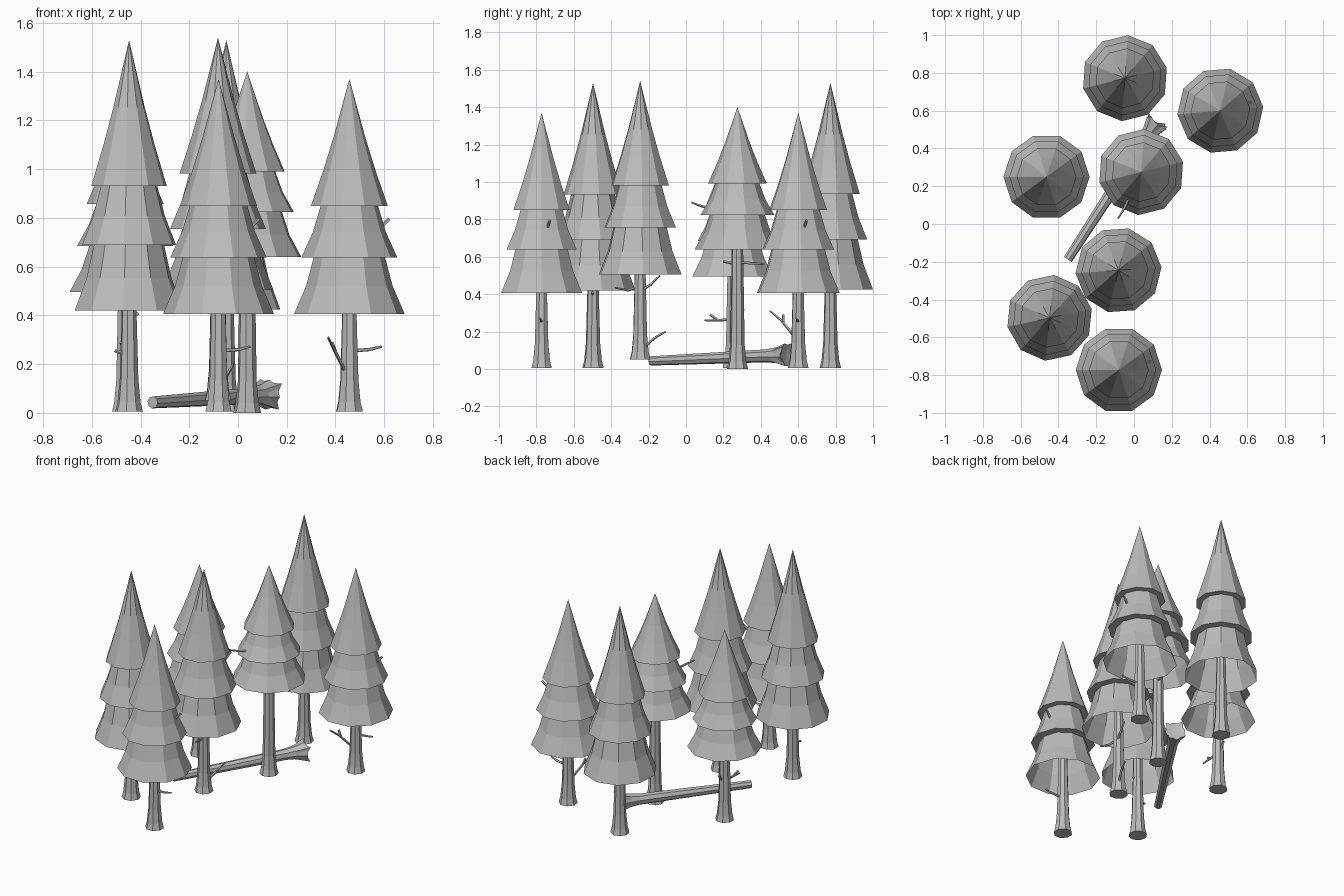
import bpy, bmesh, math
from mathutils import Vector

if "Cube" in bpy.data.objects:
    bpy.data.objects.remove(bpy.data.objects["Cube"])

grey = bpy.data.materials.new("plain grey")
grey.use_nodes = True
colour = (0.5, 0.5, 0.5, 1)
grey.diffuse_color = colour
grey.node_tree.nodes["Principled BSDF"].inputs["Base Color"].default_value = colour


def tube(name, path, radii, sides, turn=0, cap_start=True, cap_end=True, ragged=0):
    """Rings of vertices along a path; a zero radius makes a point."""
    path = [Vector(p) for p in path]
    frame = (path[-1] - path[0]).to_track_quat("Z", "Y")
    if abs(path[-1].x - path[0].x) + abs(path[-1].y - path[0].y) < 1e-6:
        frame.identity()
    bm = bmesh.new()
    rings = []
    for k, (centre, r) in enumerate(zip(path, radii)):
        if r == 0:
            rings.append([bm.verts.new(centre)] * sides)
            continue
        ring = []
        for i in range(sides):
            a = math.radians(turn) + math.tau * i / sides
            # torn end: every other vertex of the last ring juts out
            jut = ragged * (i % 2) if k == len(path) - 1 else 0
            offset = Vector((math.cos(a) * (r + jut), math.sin(a) * (r + jut), jut))
            ring.append(bm.verts.new(centre + frame @ offset))
        rings.append(ring)
    for low, high in zip(rings, rings[1:]):
        for i in range(sides):
            j = (i + 1) % sides
            corners = [low[i], low[j], high[j], high[i]]
            bm.faces.new(list(dict.fromkeys(corners)))
    if cap_start and radii[0] > 0:
        bm.faces.new(rings[0][::-1])
    if cap_end and radii[-1] > 0:
        bm.faces.new(rings[-1])
    mesh = bpy.data.meshes.new(name)
    bm.to_mesh(mesh)
    bm.free()
    mesh.materials.append(grey)
    obj = bpy.data.objects.new(name, mesh)
    bpy.context.collection.objects.link(obj)
    return obj


# Three flared skirts: height along the foliage, radius
FOLIAGE = [(0, .228), (.12, .178), (.242, .147),
           (.242, .197), (.35, .15), (.461, .118),
           (.461, .158), (.61, .108), (.75, .066), (1, 0)]


def tree(name, x, y, base, skirt, top, turn):
    span = top - skirt
    tube(name + "_foliage", [(x, y, skirt + t * span) for t, r in FOLIAGE],
         [r for t, r in FOLIAGE], 10, turn, cap_start=False)
    levels = [base, base + .04, base + .13, skirt, skirt + span * .9]
    tube(name + "_trunk", [(x, y, z) for z in levels],
         [.058, .048, .039, .031, .012], 8, turn + 22)


tree("back_tree", -.048, .772, .005, .425, 1.53, 14)
tree("left_tree", .457, .60, .005, .405, 1.37, 5)
tree("right_tree", -.463, .25, .005, .495, 1.28, 0)
tree("middle_tree", .038, .275, 0, .64, 1.40, 14)
tree("centre_tree", -.082, -.245, .05, .505, 1.54, 4)
tree("front_right_tree", -.447, -.497, .005, .42, 1.53, 12)
tree("front_tree", -.08, -.772, .005, .405, 1.37, 0)

# Fallen log with a torn, flared root end
tube("fallen_log", [(-.35, -.187, .043), (.05, .43, .07), (.09, .495, .073),
                    (.12, .535, .075), (.115, .525, .075)],
     [.025, .035, .045, .062, 0], 8, 10)
tube("torn_root", [(.07, .46, .07), (.115, .53, .075)],
     [.034, .05], 8, 10, ragged=.026)

# Twigs: path of each, thick end first
TWIGS = {
    "left_tree_side_twig": [(.47, .6, .255), (.54, .595, .26), (.59, .59, .272)],
    "left_tree_bent_twig": [(.435, .575, .18), (.395, .51, .26), (.37, .45, .31)],
    "left_tree_bent_twig_fork": [(.4, .52, .25), (.385, .52, .29)],
    "left_tree_top_twig": [(.575, .63, .75), (.62, .645, .795)],
    "front_tree_side_twig": [(-.07, -.772, .255), (0, -.775, .26), (.05, -.78, .272)],
    "front_tree_top_twig": [(.04, -.742, .75), (.085, -.727, .795)],
    "middle_tree_top_twig": [(-.02, .15, .855), (-.05, .085, .87), (-.085, .03, .89)],
    "middle_tree_back_twig": [(.05, .28, .57), (.07, .36, .565), (.08, .42, .56)],
    "middle_tree_front_twig": [(.03, .27, .56), (.0, .2, .575)],
    "right_tree_twig": [(-.46, .24, .265), (-.465, .17, .26), (-.47, .1, .26)],
    "right_tree_twig_fork": [(-.465, .17, .262), (-.48, .13, .29)],
    "right_tree_back_twig": [(-.46, .26, .26), (-.46, .31, .32)],
    "centre_tree_upper_twig": [(-.07, -.24, .42), (-.05, -.19, .45), (-.04, -.14, .5)],
    "centre_tree_front_twig": [(-.08, -.25, .44), (-.06, -.31, .42), (-.05, -.38, .435)],
    "centre_tree_low_twig": [(-.07, -.23, .11), (-.04, -.17, .165), (-.02, -.11, .2)],
    "front_right_tree_twig": [(-.46, -.5, .24), (-.505, -.5, .255)],
    "front_right_tree_upper_twig": [(-.43, -.5, .39), (-.41, -.5, .41)],
}
for name, path in TWIGS.items():
    tube(name, path, [.008, .007, .005][:len(path)], 5)
